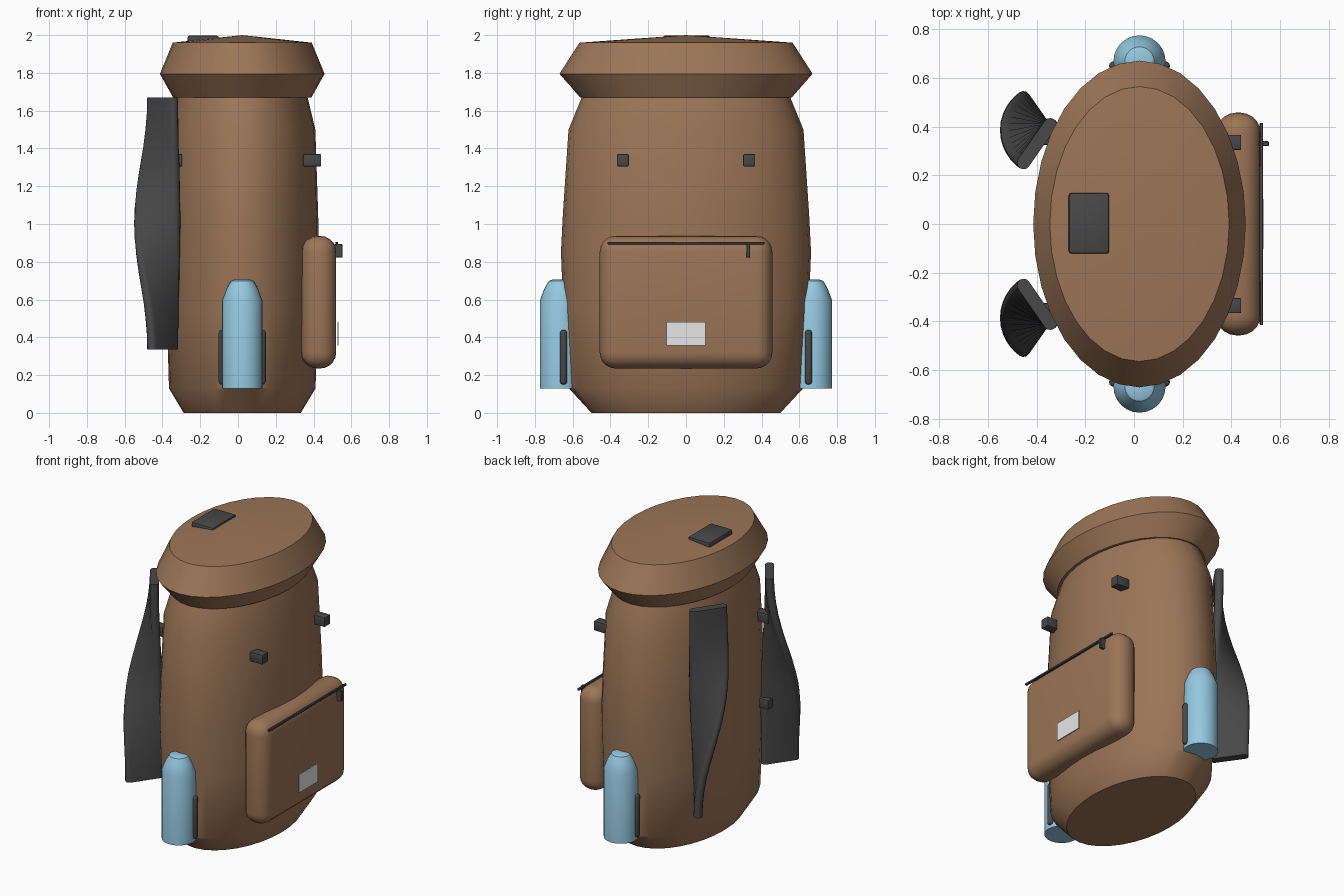
import bpy, bmesh, math
from mathutils import Matrix, Vector

if "Cube" in bpy.data.objects:
    bpy.data.objects.remove(bpy.data.objects["Cube"])


def material(name, r, g, b):
    m = bpy.data.materials.new(name)
    m.use_nodes = True
    m.diffuse_color = (r, g, b, 1)
    m.node_tree.nodes["Principled BSDF"].inputs["Base Color"].default_value = (r, g, b, 1)
    return m


CANVAS = material("brown canvas", 0.33, 0.18, 0.095)
WEBBING = material("dark webbing", 0.065, 0.065, 0.065)
BOTTLE = material("light blue plastic", 0.3, 0.58, 0.75)
LABEL = material("white label", 0.8, 0.8, 0.8)


def finish(name, bm, mat, angle=37):
    bmesh.ops.recalc_face_normals(bm, faces=bm.faces)
    mesh = bpy.data.meshes.new(name)
    bm.to_mesh(mesh)
    bm.free()
    mesh.materials.append(mat)
    ob = bpy.data.objects.new(name, mesh)
    bpy.context.collection.objects.link(ob)
    bpy.ops.object.select_all(action="DESELECT")
    ob.select_set(True)
    bpy.context.view_layer.objects.active = ob
    bpy.ops.object.shade_smooth_by_angle(angle=math.radians(angle))
    return ob


def skin(bm, loops):
    """Join matching closed loops of points into a tube; return its rings."""
    rings = [[bm.verts.new(p) for p in loop] for loop in loops]
    n = len(rings[0])
    for a, b in zip(rings, rings[1:]):
        for i in range(n):
            j = (i + 1) % n
            bm.faces.new((a[i], a[j], b[j], b[i]))
    return rings


def lathe(name, profile, mat, cx=0.0225, cy=0, segments=32, apex=None):
    """Stack of ellipses given as (x radius, y radius, z)."""
    bm = bmesh.new()
    turns = [math.tau * i / segments for i in range(segments)]
    rings = skin(bm, [[(cx + rx * math.cos(t), cy + ry * math.sin(t), z) for t in turns]
                      for rx, ry, z in profile])
    bm.faces.new(rings[0])
    if apex is None:
        bm.faces.new(rings[-1])
    else:
        tip = bm.verts.new((cx, cy, apex))
        for i in range(segments):
            bm.faces.new((rings[-1][i], rings[-1][(i + 1) % segments], tip))
    return finish(name, bm, mat)


def box(name, x, y, z, mat, bevel=0.006, segments=2):
    """Rounded box from (low, high) ranges."""
    bm = bmesh.new()
    size = Vector((x[1] - x[0], y[1] - y[0], z[1] - z[0]))
    centre = Vector((sum(x) / 2, sum(y) / 2, sum(z) / 2))
    bmesh.ops.create_cube(bm, size=1, matrix=Matrix.Translation(centre) @ Matrix.Diagonal(size).to_4x4())
    if bevel:
        bmesh.ops.bevel(bm, geom=bm.edges[:], offset=bevel, segments=segments,
                        profile=0.5, affect="EDGES")
    return finish(name, bm, mat)


def shoulder_strap(name, side):
    """Flat webbing that twists about a vertical axis."""
    bm = bmesh.new()
    radius, outer, inner, steps = 0.027, -0.163, 0.028, 16
    section = []
    for u, start in ((inner, -90), (outer, 90)):
        for k in range(7):
            a = math.radians(start + 30 * k)
            section.append((u + radius * math.cos(a), radius * math.sin(a)))
    loops = []
    for i in range(steps + 1):
        t = 2 * i / steps - 1
        a = math.radians(55) * math.sin(t * math.pi / 2)
        loops.append([(-0.36 + u * math.cos(a) - v * math.sin(a),
                       side * (0.385 + u * math.sin(a) + v * math.cos(a)),
                       1.003 + 0.667 * t) for u, v in section])
    rings = skin(bm, loops)
    bm.faces.new(rings[0])
    bm.faces.new(rings[-1])
    return finish(name, bm, WEBBING)


# Main bag and its lid
lathe("bag_body", [(0.31, 0.5, 0), (0.388, 0.62, 0.13), (0.4, 0.65, 0.55), (0.406, 0.662, 0.85),
                   (0.402, 0.652, 1.05), (0.387, 0.622, 1.5), (0.345, 0.55, 1.675)], CANVAS)
lathe("lid", [(0.366, 0.56, 1.67), (0.436, 0.67, 1.795), (0.368, 0.564, 1.96)], CANVAS, apex=2.0)
box("lid_buckle", (-0.268, -0.102), (-0.122, 0.128), (1.955, 1.998), WEBBING, 0.012)

# Pocket with zip and label
box("pocket", (0.335, 0.52), (-0.457, 0.457), (0.235, 0.937), CANVAS, 0.085, 5)
box("zip", (0.515, 0.53), (-0.415, 0.415), (0.891, 0.906), WEBBING, 0.003, 1)
box("zip_pull", (0.51, 0.553), (0.32, 0.34), (0.822, 0.893), WEBBING, 0.003, 1)
box("pocket_label", (0.526, 0.532), (-0.103, 0.103), (0.358, 0.482), LABEL, 0)

# Parts repeated on both sides
for label, s in (("back", 1), ("front", -1)):
    def span(a, b):
        return tuple(sorted((s * a, s * b)))

    shoulder_strap(label + "_shoulder_strap", s)
    box(label + "_strap_upper_anchor", (-0.39, -0.296), span(0.325, 0.39), (1.305, 1.37), WEBBING)
    box(label + "_strap_lower_anchor", (-0.39, -0.314), span(0.325, 0.39), (0.72, 0.785), WEBBING)
    box(label + "_lash_point", (0.345, 0.44), span(0.303, 0.366), (1.305, 1.37), WEBBING)

    # Bottle and the band that holds it
    lathe(label + "_bottle", [(0.107, 0.107, 0.13), (0.107, 0.107, 0.595), (0.082, 0.082, 0.66),
                              (0.06, 0.06, 0.698), (0.043, 0.043, 0.705)],
          BOTTLE, cy=s * 0.667, segments=24)
    box(label + "_bottle_band", (-0.102, 0.147), span(0.63, 0.667), (0.15, 0.44), WEBBING, 0.016, 3)
